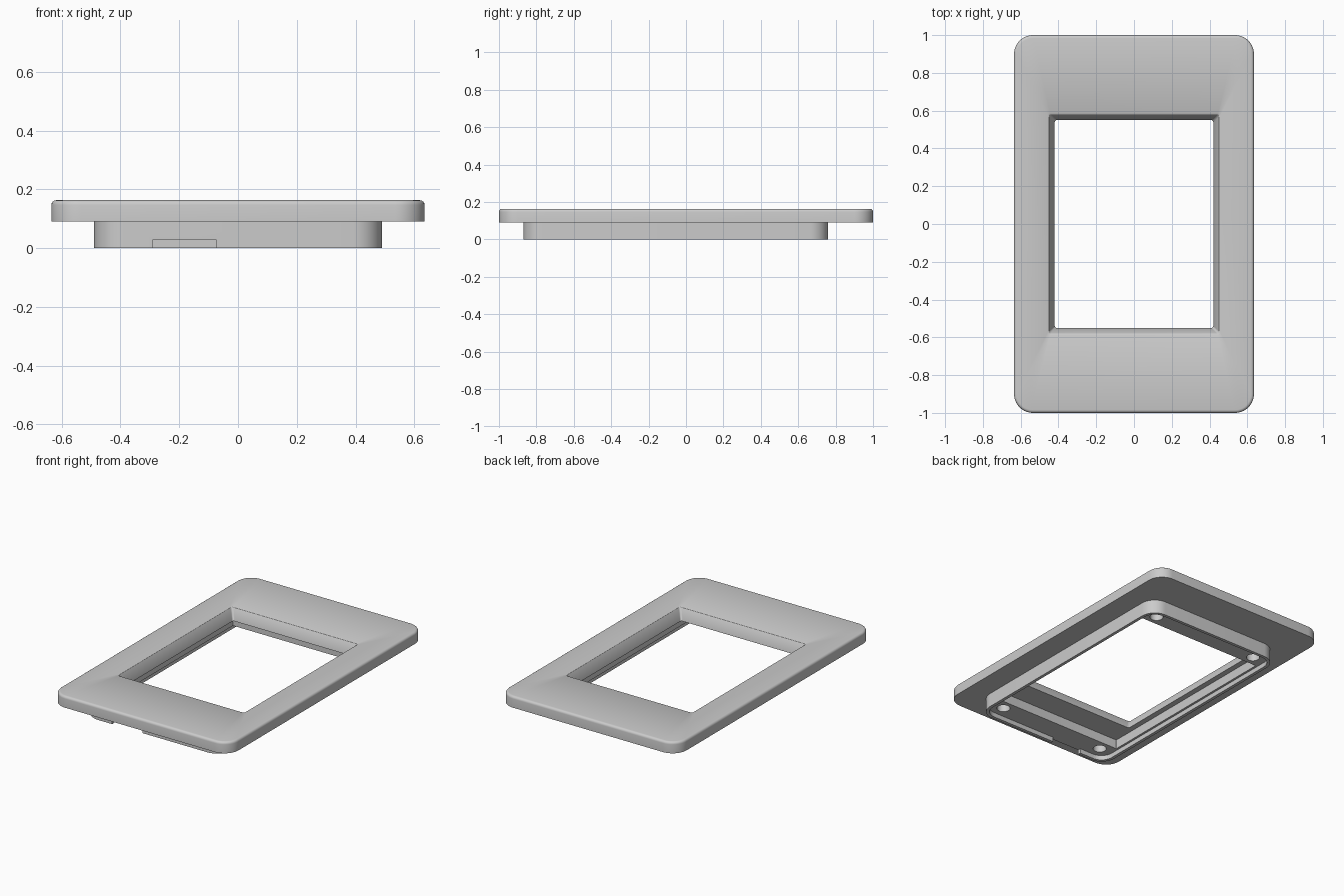
import bpy, bmesh, math

if "Cube" in bpy.data.objects:
    bpy.data.objects.remove(bpy.data.objects["Cube"])

grey = bpy.data.materials.new("plain_grey")
grey.diffuse_color = (0.6, 0.6, 0.6, 1)
grey.use_nodes = True
grey.node_tree.nodes["Principled BSDF"].inputs["Base Color"].default_value = grey.diffuse_color
SEG = 10


def ring(hx, y0, y1, r, z):
    """Rounded rectangle loop, symmetric in x, at height z."""
    pts = []
    corners = [(hx - r, y1 - r), (r - hx, y1 - r), (r - hx, y0 + r), (hx - r, y0 + r)]
    for i, (cx, cy) in enumerate(corners):
        for k in range(SEG + 1):
            a = math.pi / 2 * (i + k / SEG)
            pts.append((cx + r * math.cos(a), cy + r * math.sin(a), z))
    return pts


def frame(name, rings):
    """Closed frame lofted through a cycle of rings."""
    bm = bmesh.new()
    loops = [[bm.verts.new(p) for p in rg] for rg in rings]
    n = len(loops[0])
    for a, b in zip(loops, loops[1:] + loops[:1]):
        for i in range(n):
            j = (i + 1) % n
            bm.faces.new((a[i], a[j], b[j], b[i]))
    bmesh.ops.recalc_face_normals(bm, faces=bm.faces)
    return make(name, bm)


def make(name, bm):
    me = bpy.data.meshes.new(name)
    bm.to_mesh(me)
    bm.free()
    ob = bpy.data.objects.new(name, me)
    bpy.context.collection.objects.link(ob)
    me.materials.append(grey)
    return ob


def cut(ob, cutter):
    """Subtract the cutter, apply, and remove it."""
    mod = ob.modifiers.new("cut", 'BOOLEAN')
    mod.operation, mod.solver, mod.object = 'DIFFERENCE', 'EXACT', cutter
    bpy.context.view_layer.objects.active = ob
    bpy.ops.object.modifier_apply(modifier=mod.name)
    bpy.data.objects.remove(cutter)


def smooth(ob):
    bpy.ops.object.select_all(action='DESELECT')
    ob.select_set(True)
    bpy.context.view_layer.objects.active = ob
    bpy.ops.object.shade_smooth_by_angle(angle=math.radians(30))


# Face plate: rounded top edge, bevelled window
TOP, UNDER, F = 0.163, 0.09, 0.016
rings = [ring(0.635, -1, 1, 0.1, UNDER)]
for k in range(5):
    a = math.pi / 2 * k / 4
    d = F * (1 - math.cos(a))
    rings.append(ring(0.635 - d, d - 1, 1 - d, 0.1 - d, TOP - F + F * math.sin(a)))
for d, z in [(0.037, TOP), (0.031, TOP - 0.003), (0.027, TOP - 0.01), (0, 0.095), (0, UNDER)]:
    rings.append(ring(0.42 + d, -0.55 - d, 0.55 + d, 0.012, z))
plate = frame("face_plate", rings)

# Rear frame: outer wall, thin rim, recessed floor, open middle
B0, B1, RIM, FLOOR = -0.87, 0.76, 0.02, 0.03
body = frame("rear_frame", [
    ring(0.49, B0, B1, 0.1, 0),
    ring(0.49, B0, B1, 0.1, UNDER + 0.005),
    ring(0.456, -0.71, 0.60, 0.004, UNDER + 0.005),
    ring(0.456, -0.71, 0.60, 0.004, FLOOR),
    ring(0.49 - RIM, B0 + RIM, B1 - RIM, 0.08, FLOOR),
    ring(0.49 - RIM, B0 + RIM, B1 - RIM, 0.08, 0)])

# Four screw holes
for x in (-0.38, 0.38):
    for y in (-0.775, 0.665):
        bm = bmesh.new()
        bmesh.ops.create_cone(bm, cap_ends=True, segments=32, radius1=0.04, radius2=0.04, depth=0.2)
        bmesh.ops.translate(bm, verts=bm.verts, vec=(x, y, 0.1))
        cut(body, make("hole_cutter", bm))

# Cable notch through the front rim
bm = bmesh.new()
bmesh.ops.create_cube(bm, size=1)
bmesh.ops.scale(bm, verts=bm.verts, vec=(0.215, 0.06, 0.06))
bmesh.ops.translate(bm, verts=bm.verts, vec=(-0.1825, B0, 0))
cut(body, make("notch_cutter", bm))

smooth(plate)
smooth(body)
